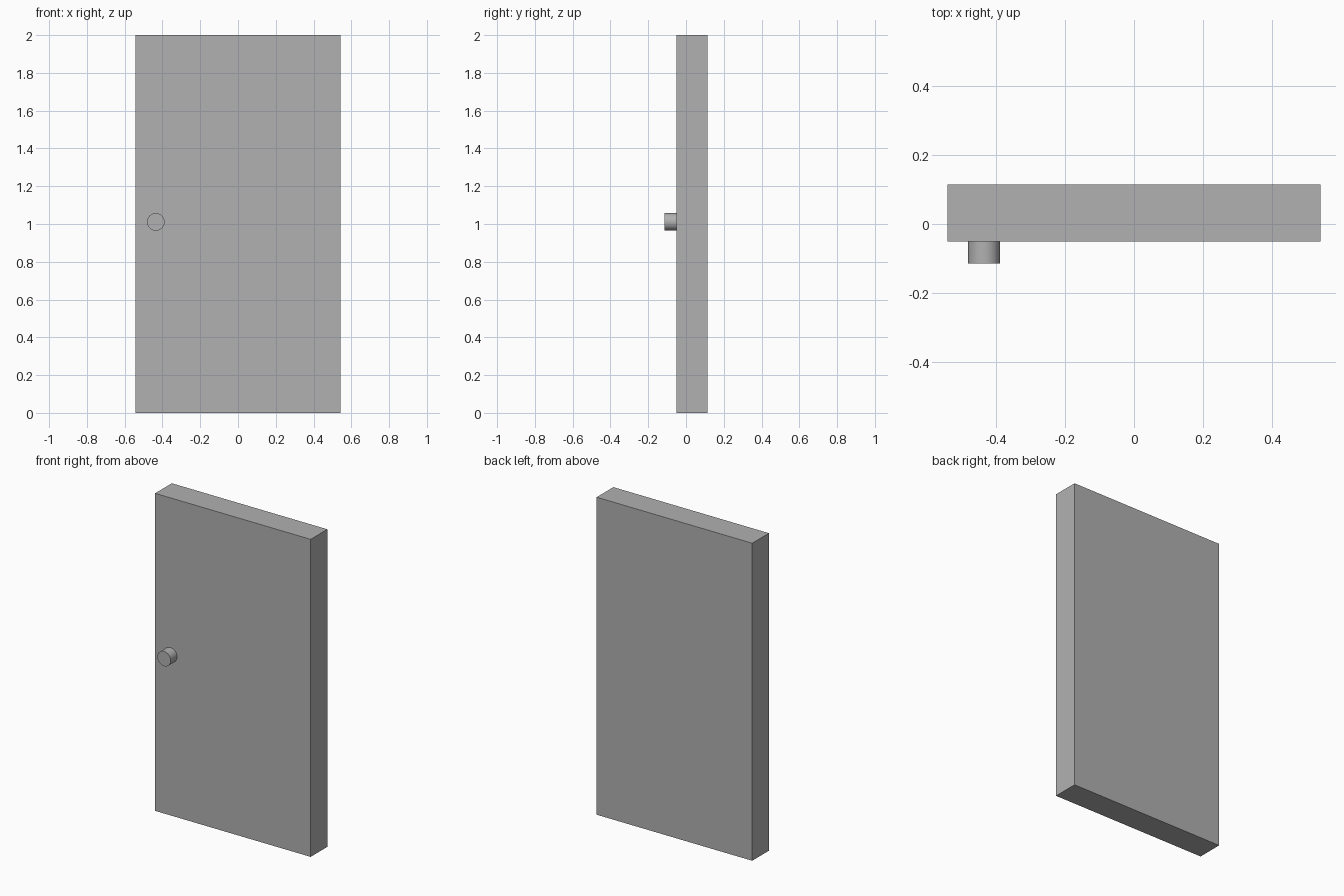
import bpy
import math

if "Cube" in bpy.data.objects:
    bpy.data.objects.remove(bpy.data.objects["Cube"])

W, H = 1.084, 2.0                      # door width and height
FRONT, BACK, KNOB_TIP = -0.051, 0.115, -0.115

# Dark grey shared by both parts
grey = bpy.data.materials.new("dark_grey")
grey.diffuse_color = (0.44, 0.44, 0.44, 1)
grey.use_nodes = True
grey.node_tree.nodes["Principled BSDF"].inputs["Base Color"].default_value = grey.diffuse_color

# Door slab
bpy.ops.mesh.primitive_cube_add(size=1, location=(0, (FRONT + BACK) / 2, H / 2))
door = bpy.context.object
door.name = "door_panel"
door.scale = (W, BACK - FRONT, H)
bpy.ops.object.transform_apply(location=False, rotation=False, scale=True)
door.data.materials.append(grey)

# Round knob on the front face
bpy.ops.mesh.primitive_cylinder_add(
    vertices=32, radius=0.0465, depth=FRONT - KNOB_TIP,
    location=(-0.435, (FRONT + KNOB_TIP) / 2, 1.011),
    rotation=(math.pi / 2, 0, 0))
knob = bpy.context.object
knob.name = "door_knob"
bpy.ops.object.shade_smooth_by_angle(angle=math.radians(30))
knob.data.materials.append(grey)
